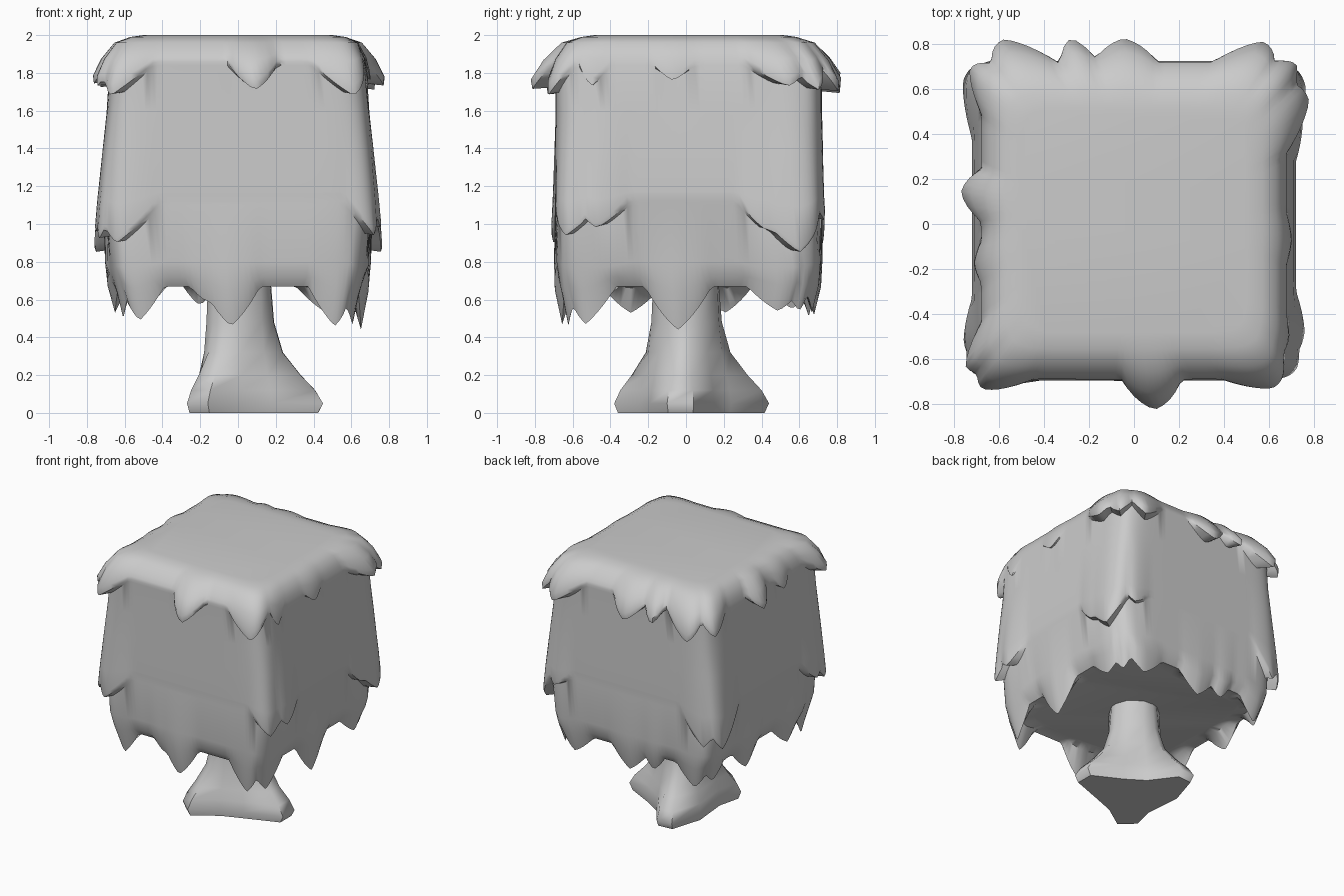
import bpy, bmesh, math

N = 192          # samples round the square canopy
HALF = 0.7
SIDES = {"front": 0, "right": 1, "back": 2, "left": 3}


def square_point(s):
    """Rounded unit square, s runs 0..8 starting at the front left corner."""
    side, u = int(s // 2) % 4, s % 2 - 1
    x, y = [(u, -1), (1, u), (-u, 1), (-1, -u)][side]
    k = (abs(x) ** 10 + abs(y) ** 10) ** -0.1
    return x * k, y * k


def drip_amount(s, drips):
    """Return (drop, outward bulge, weight) of the leaf clumps at s."""
    drop = out = weight = 0.0
    for side, pos, width, depth, bulge in drips:
        i = SIDES[side]
        u = pos / HALF * (1 if i < 2 else -1)
        c = 2 * i + u + 1
        d = abs((s - c + 4) % 8 - 4) * HALF
        t = max(0.0, 1 - d / width)
        w = min(1, t * (1.6 - 0.6 * t))
        drop = max(drop, depth * (0.4 * t + 0.6 * w))
        if abs(bulge) * w > abs(out):
            out = bulge * w
        weight = max(weight, w)
    return drop, out, weight


# Leaf clumps: side, position, half width, drop, bulge
cap_drips = [
    ("front", 0.08, 0.14, 0.15, 0.14), ("front", 0.60, 0.20, 0.18, 0.06),
    ("front", -0.66, 0.20, 0.18, 0.08),
    ("right", -0.50, 0.09, 0.13, 0.02), ("right", -0.08, 0.12, 0.10, 0.03),
    ("right", 0.46, 0.17, 0.13, 0.11), ("right", 0.64, 0.16, 0.15, 0.08),
    ("back", 0.52, 0.16, 0.16, 0.10), ("back", -0.04, 0.15, 0.14, 0.11),
    ("back", -0.25, 0.09, 0.11, 0.11), ("back", -0.52, 0.17, 0.17, 0.11),
    ("left", 0.62, 0.16, 0.14, 0.08), ("left", 0.11, 0.12, 0.12, 0.10),
    ("left", -0.18, 0.10, 0.10, 0.04), ("left", -0.58, 0.14, 0.13, 0.09)]
mid_drips = [
    ("front", -0.62, 0.22, 0.22, 0.03), ("right", -0.64, 0.20, 0.18, 0.03),
    ("right", -0.46, 0.15, 0.14, 0.04), ("right", 0.55, 0.24, 0.27, 0.05),
    ("right", 0.40, 0.14, 0.16, 0.03),
    ("back", 0.58, 0.13, 0.10, 0.02), ("back", -0.64, 0.20, 0.25, 0.02),
    ("left", 0.58, 0.22, 0.27, 0.05), ("left", -0.50, 0.16, 0.16, 0.04),
    ("left", -0.62, 0.16, 0.20, 0.04)]
low_drips = [
    ("front", -0.59, 0.16, 0.18, -0.01), ("front", -0.04, 0.17, 0.21, 0.02),
    ("front", -0.18, 0.10, 0.08, 0.01), ("front", 0.58, 0.17, 0.21, -0.01),
    ("right", -0.61, 0.20, 0.20, -0.02), ("right", -0.06, 0.19, 0.23, 0.02),
    ("right", 0.50, 0.17, 0.13, 0.01), ("right", 0.66, 0.12, 0.13, -0.01),
    ("back", 0.52, 0.18, 0.14, 0.0), ("back", 0.0, 0.17, 0.15, 0.01),
    ("back", -0.22, 0.10, 0.10, 0.01), ("back", -0.60, 0.17, 0.16, -0.01),
    ("left", 0.60, 0.14, 0.12, -0.01), ("left", 0.20, 0.16, 0.14, 0.02),
    ("left", -0.32, 0.17, 0.14, 0.02), ("left", -0.60, 0.14, 0.17, -0.02)]


def loft(name, rings, angle):
    """Skin equal-length closed rings and cap both ends."""
    bm = bmesh.new()
    loops = [[bm.verts.new(p) for p in r] for r in rings]
    for a, b in zip(loops, loops[1:]):
        for i in range(len(a)):
            j = (i + 1) % len(a)
            bm.faces.new((a[i], a[j], b[j], b[i]))
    bm.faces.new(loops[0])
    bm.faces.new(loops[-1])
    bmesh.ops.recalc_face_normals(bm, faces=bm.faces)
    me = bpy.data.meshes.new(name)
    bm.to_mesh(me)
    bm.free()
    ob = bpy.data.objects.new(name, me)
    bpy.context.collection.objects.link(ob)
    bpy.context.view_layer.objects.active = ob
    ob.select_set(True)
    bpy.ops.object.shade_smooth_by_angle(angle=math.radians(angle))
    ob.select_set(False)
    return ob


def canopy_profile(s):
    """Half-size in x, extra half-size in y, and height down the wall at s."""
    d1, o1, w1 = drip_amount(s, cap_drips)
    d2, o2, w2 = drip_amount(s, mid_drips)
    d3, o3, w3 = drip_amount(s, low_drips)
    cap_z, mid_z, low_z = 1.86 - d1, 1.12 - d2, 0.67 - d3
    return [
        (0.50, 0.0, 2.0), (0.57, 0.0, 1.99),
        (0.63 + o1 * 0.25, 0.01, 1.96),
        (0.66 + o1 * 0.65, 0.02, 1.905 - d1 * 0.25),
        (0.67 + o1, 0.03, 1.88 - d1 * 0.8),
        (0.675 + o1 * 0.9, 0.03, cap_z),
        (0.68, 0.025, cap_z - 0.02 + 0.03 * w1),
        (0.695, 0.01, 1.60), (0.71 + o2 * 0.2, 0.0, 1.40),
        (0.72 + o2 * 0.7, -0.01, 1.17 - d2 * 0.3),
        (0.72 + o2, -0.01, mid_z + 0.04 - 0.02 * w2),
        (0.718 + o2 * 0.9, -0.01, mid_z),
        (0.714 - 0.02 * w2, -0.005, mid_z - 0.02 + 0.03 * w2),
        (0.69 + o3 * 0.7, 0.01, 0.80 - 0.03 * w2),
        (0.67 + o3, 0.02, 0.72 - d3 * 0.35),
        (0.635 + o3 * 0.8, 0.02, low_z),
        (0.59, 0.02, 0.68 - d3 * 0.15), (0.53, 0.02, 0.675)]


# Canopy: three tiers of drooping leaf clumps in one skin
params = [8 * i / N for i in range(N)]
columns = []
for s in params:
    x, y = square_point(s)
    columns.append([(x * r, y * (r + e) + 0.015, z)
                    for r, e, z in canopy_profile(s)])
loft("canopy", list(zip(*columns)), 50)

# Trunk: flared foot with spreading roots
foot = [(0.45, -0.10), (0.45, 0.04), (0.22, 0.15), (0.08, 0.24),
        (-0.06, 0.44), (-0.18, 0.43), (-0.25, 0.18), (-0.22, -0.10),
        (-0.27, -0.28), (-0.16, -0.38), (0.02, -0.25), (0.18, -0.19)]
levels = [(0.0, 0.9), (0.05, 1.0), (0.12, 0.84), (0.20, 0.55),
          (0.32, 0.2), (0.48, 0.04), (0.69, 0.0)]
rings = []
for z, f in levels:
    ring = []
    for x, y in foot:
        a = math.atan2(y, x)
        r = 0.175 + 0.03 * (0.68 - z)
        ring.append((x * f + r * math.cos(a) * (1 - f),
                     y * f + r * math.sin(a) * (1 - f), z))
    rings.append(ring)
loft("trunk", rings, 60)
